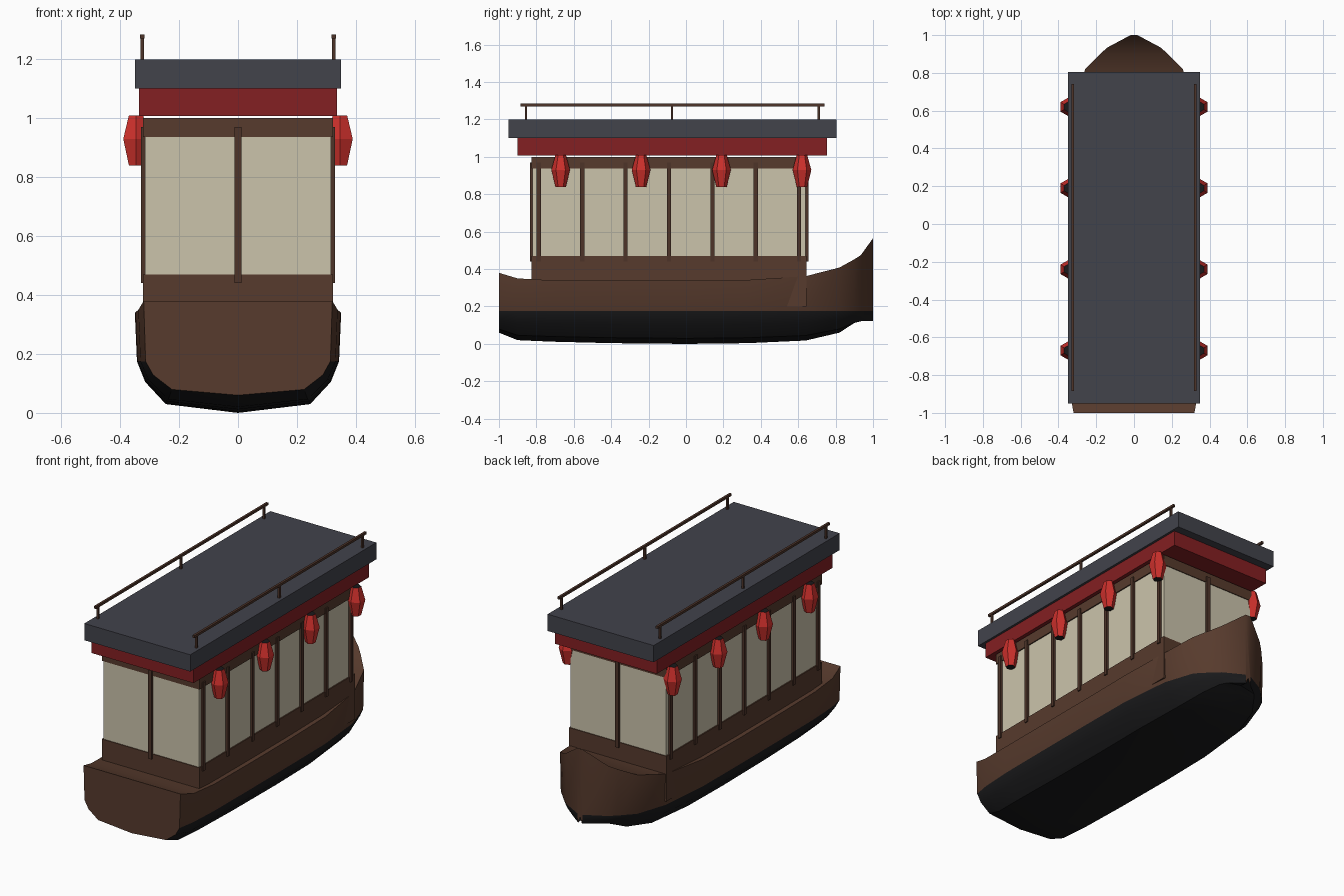
import bpy, bmesh, math

if "Cube" in bpy.data.objects:
    bpy.data.objects.remove(bpy.data.objects["Cube"])


def mat(name, r, g, b):
    m = bpy.data.materials.new(name)
    m.diffuse_color = (r, g, b, 1)
    m.use_nodes = True
    m.node_tree.nodes["Principled BSDF"].inputs["Base Color"].default_value = m.diffuse_color
    return m


BROWN = mat("hull brown", .095, .043, .026)
TRIM = mat("dark timber", .075, .034, .022)
BLACK = mat("black", .010, .010, .011)
CREAM = mat("cream paper", .60, .55, .41)
DARKRED = mat("dark red", .23, .014, .016)
RED = mat("lantern red", .62, .030, .025)
SLATE = mat("slate roof", .054, .056, .071)


def finish(name, bm, mats):
    bmesh.ops.recalc_face_normals(bm, faces=bm.faces)
    me = bpy.data.meshes.new(name)
    bm.to_mesh(me)
    bm.free()
    for m in mats:
        me.materials.append(m)
    ob = bpy.data.objects.new(name, me)
    bpy.context.collection.objects.link(ob)
    return ob


def box(name, x, y, z, m):
    """Box from (min, max) ranges on each axis."""
    bm = bmesh.new()
    bmesh.ops.create_cube(bm, size=1)
    for v in bm.verts:
        for i, (lo, hi) in enumerate((x, y, z)):
            v.co[i] = lo if v.co[i] < 0 else hi
    return finish(name, bm, [m])


# Hull: lofted stations (y, half width, keel z, sheer z, keel notch)
STATIONS = [(-1, .32, .06, .38, 0), (-.9, .338, .02, .35, 0), (-.72, .348, .012, .34, 0),
            (-.4, .35, .004, .338, 0), (0, .35, 0, .338, 0), (.33, .348, .004, .342, 0),
            (.64, .318, .018, .362, 0), (.82, .258, .06, .408, 0),
            (.9, .18, .102, .452, .01), (.935, .14, .11, .475, .03), (1, .018, .11, .565, .05)]
WATER = .175
SECTION = [(.7, .17), (.9, .6), (.98, 1)]  # share of half width, share of waterline height

bm = bmesh.new()
rings = []
for y, w, keel, sheer, notch in STATIONS:
    half = [(w * a, keel + (WATER - keel) * t) for a, t in SECTION] + [(w, sheer)]
    pts = [(-px, pz) for px, pz in reversed(half)] + [(0, keel + notch)] + half
    rings.append([bm.verts.new((px, y, pz)) for px, pz in pts])
n = len(rings[0])
for a, b in zip(rings, rings[1:]):
    for i in range(n):  # last strip is the deck
        f = bm.faces.new((a[i], a[(i + 1) % n], b[(i + 1) % n], b[i]))
        f.material_index = 1 if all(v.co.z < WATER + .001 for v in f.verts) else 0
bm.faces.new(rings[0])
bm.faces.new(rings[-1])
hull = finish("hull", bm, [BROWN, BLACK])
bpy.context.view_layer.objects.active = hull
hull.select_set(True)
bpy.ops.object.shade_smooth_by_angle(angle=math.radians(30))
hull.select_set(False)

# Cabin walls
box("cabin_lower_wall", (-.322, .322), (-.825, .645), (.2, .47), BROWN)
box("cabin_paper_panels", (-.315, .315), (-.82, .64), (.47, .94), CREAM)
box("cabin_top_beam", (-.322, .322), (-.825, .645), (.937, 1.0), BROWN)

# Cabin posts: seven per side and one at each end
for s in (-1, 1):
    x = sorted((s * .31, s * .329))
    for i in range(7):
        y = -.787 + i * .232
        box("side_post", x, (y - .011, y + .011), (.44, .97), TRIM)
box("front_post", (-.012, .012), (-.834, -.815), (.44, .97), TRIM)
box("back_post", (-.012, .012), (.635, .654), (.44, .97), TRIM)

# Roof
box("red_fascia", (-.336, .336), (-.9, .755), (1.008, 1.102), DARKRED)
box("roof", (-.35, .35), (-.95, .805), (1.1, 1.2), SLATE)

# Roof railings
for s in (-1, 1):
    x = s * .325
    box("roof_rail", (x - .007, x + .007), (-.885, .74), (1.27, 1.284), TRIM)
    for y in (-.855, -.075, .71):
        box("rail_post", (x - .006, x + .006), (y - .006, y + .006), (1.195, 1.275), TRIM)


# Lanterns: six-sided with black end caps
def lantern(x, y):
    bm = bmesh.new()
    rings = []
    for r, z in ((.028, .84), (.05, .93), (.028, 1.01)):
        rings.append([bm.verts.new((x + r * math.sin(k * math.pi / 3), y + r * math.cos(k * math.pi / 3), z))
                      for k in range(6)])
    for a, b in zip(rings, rings[1:]):
        for k in range(6):
            bm.faces.new((a[k], a[(k + 1) % 6], b[(k + 1) % 6], b[k]))
    for ring in (rings[0], rings[-1]):
        bm.faces.new(ring).material_index = 1
    finish("lantern", bm, [RED, BLACK])


for s in (-1, 1):
    for i in range(4):
        lantern(s * .346, -.67 + i * .43)
